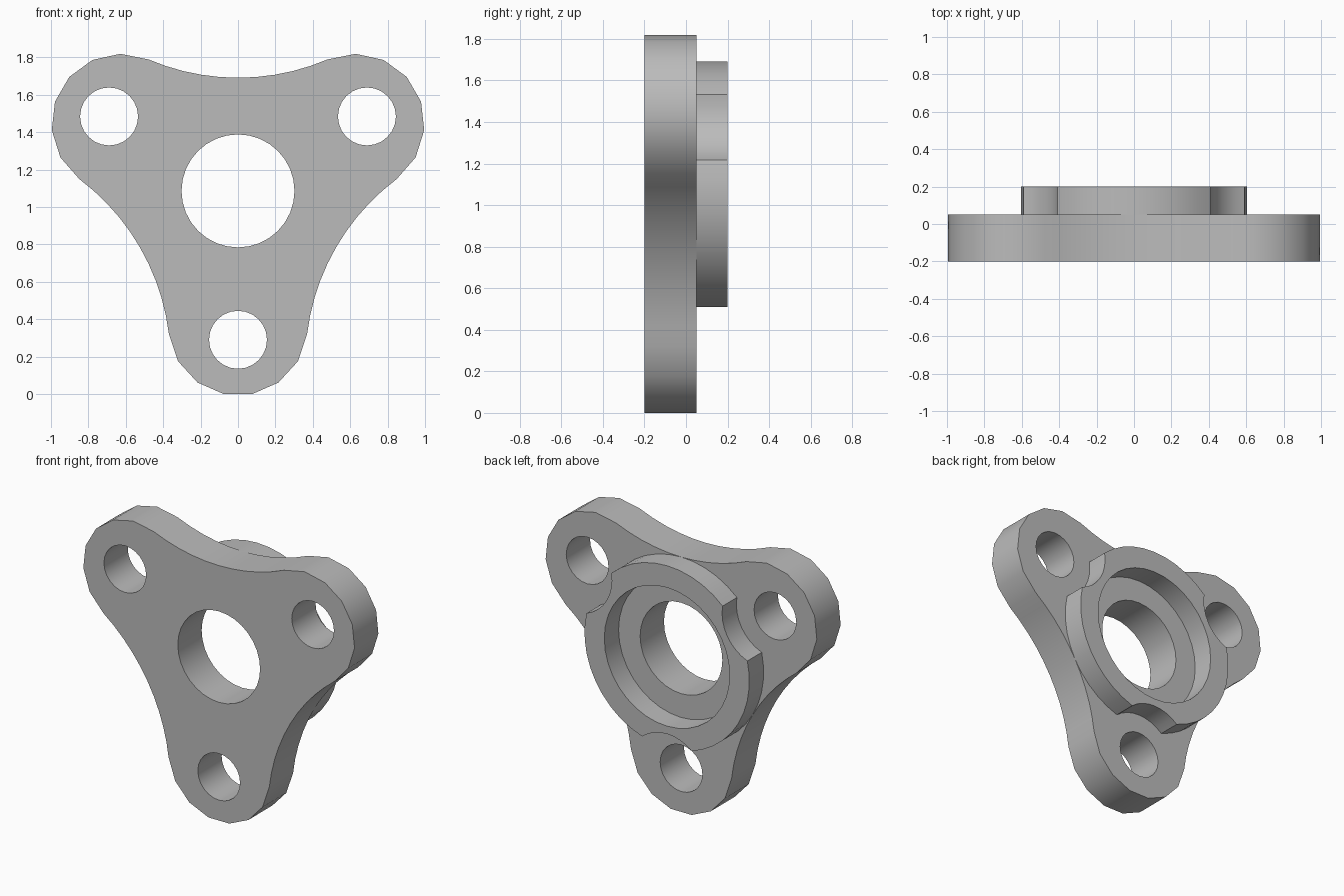
import bpy
import bmesh
from math import sin, cos, atan2, asin, radians, hypot
from mathutils import Vector

cube = bpy.data.objects.get("Cube")
if cube:
    bpy.data.objects.remove(cube, do_unlink=True)

CENTRE_Z = 1.086
LOBES = [radians(a) for a in (30, 150, 270)]
BOLT_DIST, BOLT_R = 0.796, 0.155
BORE_R = 0.302

grey = bpy.data.materials.new("machined_grey")
grey.use_nodes = True
grey.diffuse_color = (0.5, 0.5, 0.5, 1)
grey.node_tree.nodes["Principled BSDF"].inputs["Base Color"].default_value = (0.5, 0.5, 0.5, 1)


def polar(r, a):
    return Vector((r * cos(a), r * sin(a)))


def arc(centre, r, start, end, steps):
    """Points along an arc, both ends included."""
    return [centre + polar(r, start + (end - start) * i / steps) for i in range(steps + 1)]


def circle(centre, r, steps):
    return arc(centre, r, 0, radians(360), steps)[:-1]


def extruded(name, loops, y_front, y_back, open_front=False):
    """Fill the outline with its holes and extrude it along y."""
    bm = bmesh.new()
    for loop in loops:
        verts = [bm.verts.new((p.x, y_front, p.y + CENTRE_Z)) for p in loop]
        for i, v in enumerate(verts):
            bm.edges.new((v, verts[i - 1]))
    bmesh.ops.triangle_fill(bm, use_beauty=True, edges=bm.edges[:], normal=(0, -1, 0))
    front = bm.faces[:]
    geom = bmesh.ops.extrude_face_region(bm, geom=front, use_keep_orig=True)["geom"]
    moved = [g for g in geom if isinstance(g, bmesh.types.BMVert)]
    bmesh.ops.translate(bm, verts=moved, vec=(0, y_back - y_front, 0))
    bmesh.ops.recalc_face_normals(bm, faces=bm.faces[:])
    if open_front:
        bmesh.ops.delete(bm, geom=front, context="FACES_ONLY")
    mesh = bpy.data.meshes.new(name)
    bm.to_mesh(mesh)
    bm.free()
    mesh.materials.append(grey)
    obj = bpy.data.objects.new(name, mesh)
    bpy.context.collection.objects.link(obj)
    bpy.ops.object.select_all(action="DESELECT")
    obj.select_set(True)
    bpy.context.view_layer.objects.active = obj
    bpy.ops.object.shade_smooth_by_angle(angle=radians(30))
    return obj


# Flange plate: three round lobes joined by tangent concave arcs
LOBE_DIST, LOBE_R, WAIST = 0.722, 0.372, 0.605
half_x, half_y = LOBE_DIST * cos(LOBES[0]), LOBE_DIST * sin(LOBES[0])
gap = WAIST - LOBE_R
hollow_dist = (LOBE_DIST ** 2 - gap ** 2) / (2 * (half_y - gap))
hollow_r = hollow_dist - WAIST
spread = atan2(half_x, hollow_dist - half_y)
sweep = radians(60) + spread

outline = []
for a in LOBES:
    outline += arc(polar(LOBE_DIST, a), LOBE_R, a - sweep, a + sweep, 7)
    valley = a + radians(60)
    back = valley + radians(180)
    outline += arc(polar(hollow_dist, valley), hollow_r, back + spread, back - spread, 10)[1:-1]

bolt_holes = [circle(polar(BOLT_DIST, a), BOLT_R, 24) for a in LOBES]
bore = circle(Vector((0, 0)), BORE_R, 32)
extruded("flange_plate", [outline, bore] + bolt_holes, -0.2, 0.05)

# Raised ring on the back, notched around each bolt hole
RING_R, RING_INNER = 0.605, 0.46
notch = radians(17.5)
corner = polar(RING_R, notch)
notch_r = hypot(BOLT_DIST - corner.x, corner.y)
notch_half = asin(corner.y / notch_r)

ring_outline = []
for a in LOBES:
    back = a + radians(180)
    ring_outline += arc(polar(BOLT_DIST, a), notch_r, back + notch_half, back - notch_half, 8)
    ring_outline += arc(Vector((0, 0)), RING_R, a + notch, a + radians(120) - notch, 10)[1:-1]

ring_bore = circle(Vector((0, 0)), RING_INNER, 36)
extruded("raised_ring", [ring_outline, ring_bore], 0.05, 0.2, open_front=True)
